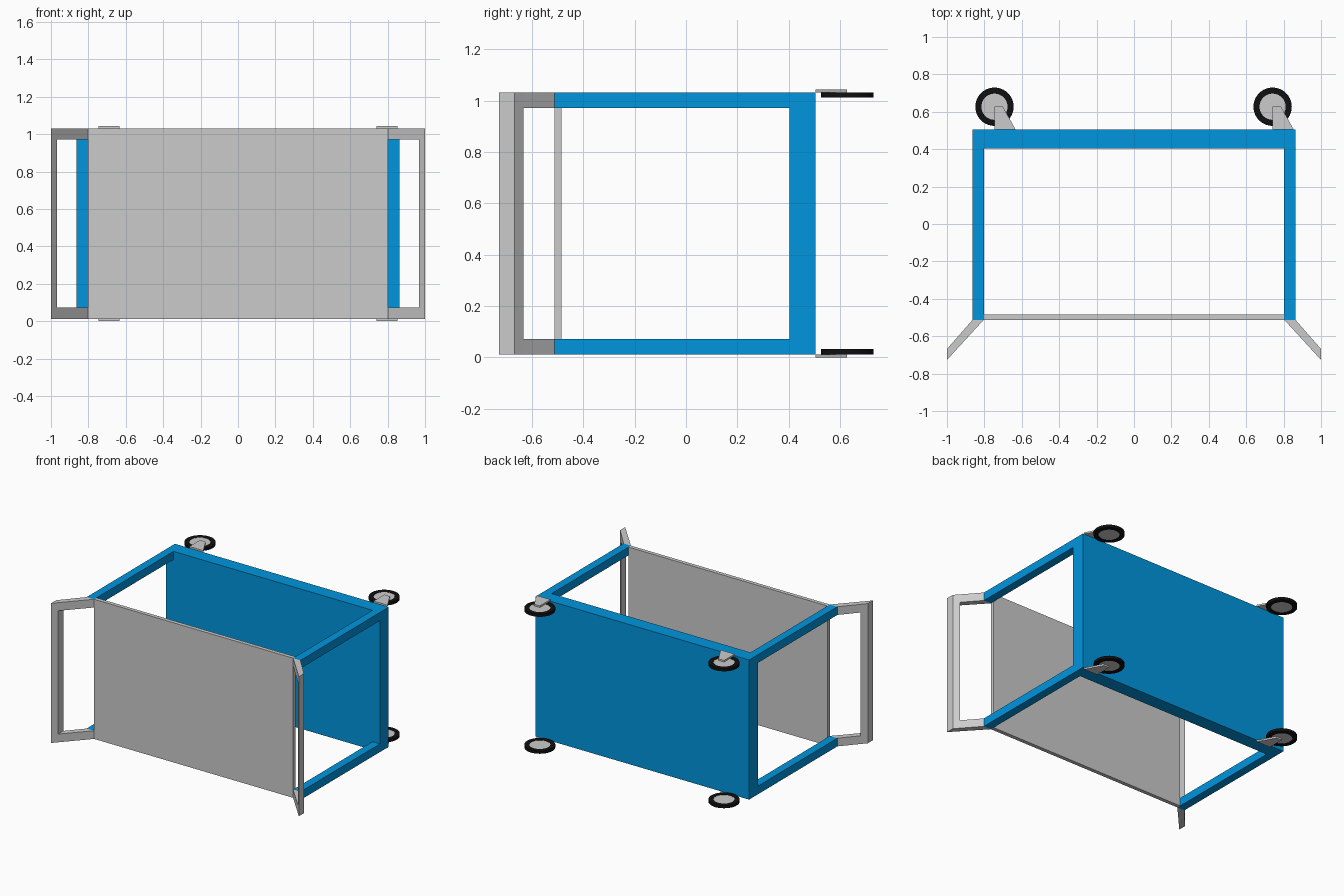
import bpy, bmesh

if "Cube" in bpy.data.objects:
    bpy.data.objects.remove(bpy.data.objects["Cube"])

blue = bpy.data.materials.new("blue_paint")
blue.diffuse_color = (0.0, 0.30, 0.73, 1)
blue.use_nodes = True
blue.node_tree.nodes["Principled BSDF"].inputs["Base Color"].default_value = blue.diffuse_color
black = bpy.data.materials.new("black_rubber")
black.diffuse_color = (0.005, 0.005, 0.005, 1)
black.use_nodes = True
black.node_tree.nodes["Principled BSDF"].inputs["Base Color"].default_value = black.diffuse_color

Z0, Z1 = 0.012, 1.031      # outer faces of the frame
BAR = 0.06                 # bar thickness


def finish(name, bm, mat=None):
    bmesh.ops.recalc_face_normals(bm, faces=bm.faces)
    me = bpy.data.meshes.new(name)
    bm.to_mesh(me)
    bm.free()
    ob = bpy.data.objects.new(name, me)
    bpy.context.collection.objects.link(ob)
    if mat:
        me.materials.append(mat)
    return ob


def prism(name, pts, z0, z1, mat=None):
    """Extrude an xy outline from z0 to z1."""
    bm = bmesh.new()
    f = bm.faces.new([bm.verts.new((x, y, z0)) for x, y in pts])
    r = bmesh.ops.extrude_face_region(bm, geom=[f])
    top = [v for v in r["geom"] if isinstance(v, bmesh.types.BMVert)]
    bmesh.ops.translate(bm, verts=top, vec=(0, 0, z1 - z0))
    return finish(name, bm, mat)


def box(name, x0, x1, y0, y1, z0, z1, mat=None):
    return prism(name, [(x0, y0), (x1, y0), (x1, y1), (x0, y1)], z0, z1, mat)


def smooth(ob):
    bpy.ops.object.select_all(action='DESELECT')
    ob.select_set(True)
    bpy.context.view_layer.objects.active = ob
    bpy.ops.object.shade_smooth_by_angle(angle=0.6)


def tyre(name, x, y, z, r_in, r_out, h, mat):
    """Rectangular-section ring made by spinning its profile about z."""
    bm = bmesh.new()
    prof = [(r_in, -h / 2), (r_out, -h / 2), (r_out, h / 2), (r_in, h / 2)]
    vs = [bm.verts.new((x + r, y, z + dz)) for r, dz in prof]
    edges = [bm.edges.new((vs[i], vs[(i + 1) % 4])) for i in range(4)]
    bmesh.ops.spin(bm, geom=vs + edges, cent=(x, y, z), axis=(0, 0, 1),
                   angle=6.283185307, steps=40, use_merge=True)
    bmesh.ops.remove_doubles(bm, verts=bm.verts, dist=1e-4)
    smooth(finish(name, bm, mat))


# Deck slab and front panel
box("deck", -0.863, 0.863, 0.403, 0.505, Z0, Z1, blue)
box("panel", -0.803, 0.803, -0.512, -0.484, Z0, Z1)

# Side rails and slanted handles
levels = [("lower", Z0, Z0 + BAR), ("upper", Z1 - BAR, Z1)]
for side, s in (("left", -1), ("right", 1)):
    for lvl, a, b in levels:
        box(f"{side}_{lvl}_rail", s * 0.803, s * 0.863, -0.512, 0.403, a, b, blue)
        prism(f"{side}_{lvl}_handle_arm",
              [(s * x, y) for x, y in
               [(0.803, -0.512), (0.863, -0.512), (0.968, -0.632), (0.968, -0.692)]], a, b)
    prism(f"{side}_handle_grip",
          [(s * x, y) for x, y in
           [(0.968, -0.692), (0.968, -0.632), (1.0, -0.668), (1.0, -0.727)]], Z0, Z1)

# Casters: bracket plate, tyre and hub
WY, WH = 0.627, 0.02
for side, cx in (("left", -0.746), ("right", 0.741)):
    for lvl, wz, a, b in (("lower", Z0 + WH / 2, 0.0, Z0),
                          ("upper", Z1 - WH / 2, Z1, Z1 + 0.012)):
        prism(f"{side}_{lvl}_caster_bracket",
              [(cx, 0.505), (cx + 0.113, 0.505), (cx + 0.045, WY), (cx, WY)], a, b)
        tyre(f"{side}_{lvl}_tyre", cx, WY, wz, 0.07, 0.1025, WH, black)
        bm = bmesh.new()
        bmesh.ops.create_cone(bm, cap_ends=True, segments=40, radius1=0.07,
                              radius2=0.07, depth=WH - 0.004)
        bmesh.ops.translate(bm, verts=bm.verts, vec=(cx, WY, wz))
        smooth(finish(f"{side}_{lvl}_hub", bm))
